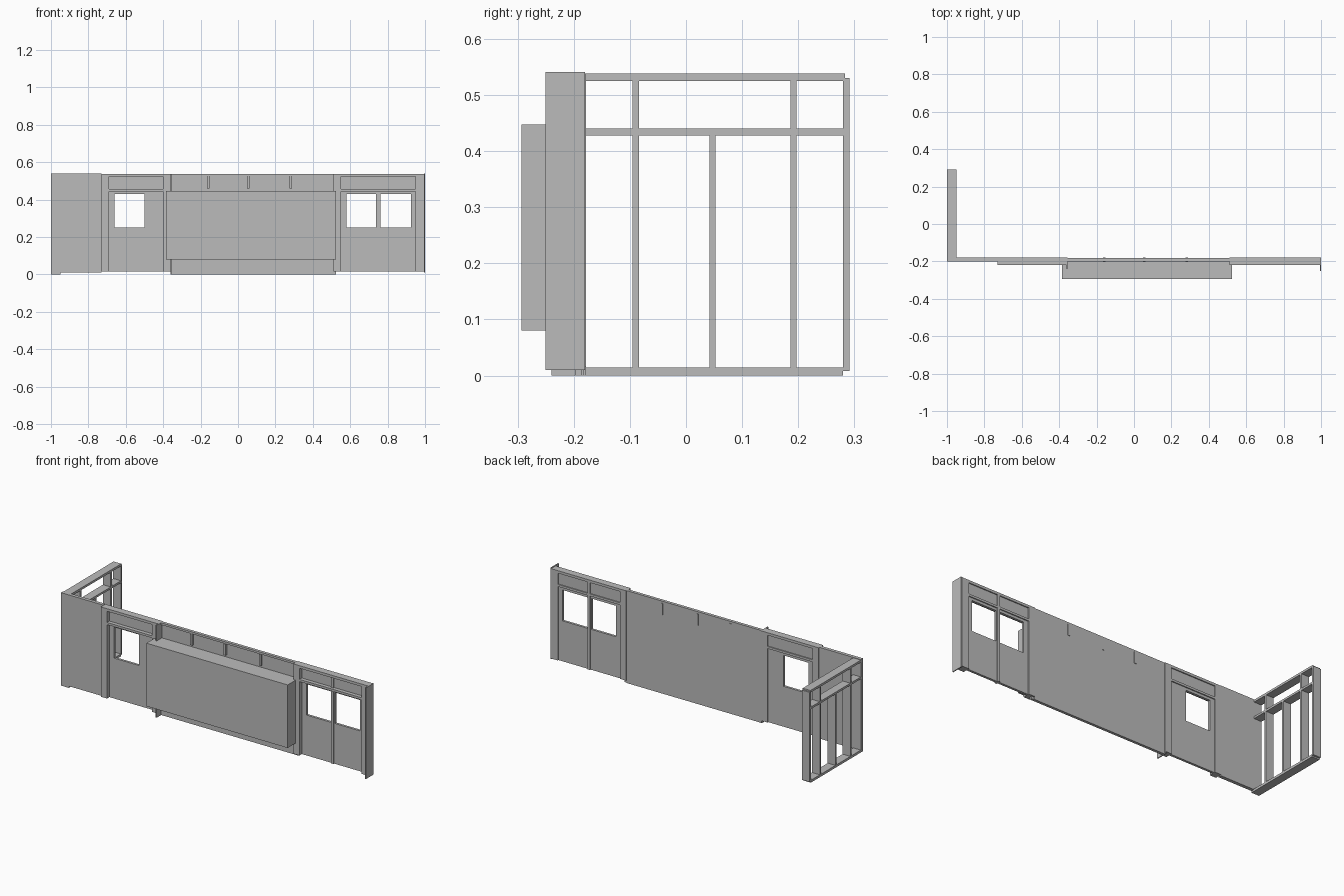
import bpy, bmesh

if "Cube" in bpy.data.objects:
    bpy.data.objects.remove(bpy.data.objects["Cube"], do_unlink=True)

GREY = (0.5, 0.5, 0.5, 1)
paint = bpy.data.materials.new("plain grey")
paint.use_nodes = True
paint.diffuse_color = GREY
paint.node_tree.nodes["Principled BSDF"].inputs["Base Color"].default_value = GREY


def finish(name, bm):
    bmesh.ops.recalc_face_normals(bm, faces=bm.faces)
    mesh = bpy.data.meshes.new(name)
    bm.to_mesh(mesh)
    bm.free()
    mesh.materials.append(paint)
    obj = bpy.data.objects.new(name, mesh)
    bpy.context.scene.collection.objects.link(obj)
    return obj


def box(name, x, y, z):
    """Block spanning three (low, high) ranges."""
    bm = bmesh.new()
    bmesh.ops.create_cube(bm, size=1)
    for v in bm.verts:
        for i, (lo, hi) in enumerate((x, y, z)):
            v.co[i] = hi if v.co[i] > 0 else lo
    return finish(name, bm)


def window_panel(name, x, z, wx, wz, y):
    """Upright board with one rectangular opening."""
    bm = bmesh.new()

    def loop(xr, zr, depth):
        corners = ((0, 0), (1, 0), (1, 1), (0, 1))
        return [bm.verts.new((xr[i], depth, zr[j])) for i, j in corners]

    rings = [loop(x, z, y[0]), loop(wx, wz, y[0]),
             loop(wx, wz, y[1]), loop(x, z, y[1])]
    for a, b in zip(rings, rings[1:] + rings[:1]):
        for i in range(4):
            j = (i + 1) % 4
            bm.faces.new((a[i], a[j], b[j], b[i]))
    return finish(name, bm)


BACK = -0.178
THICK = (-0.22, BACK)      # posts and rails
THIN = (-0.198, -0.184)    # infill boards
WINDOW_Z = (0.25, 0.43)
LOW, TOP = 0.015, 0.538

# Plain board at the right-hand corner
box("corner_board", (-1, -0.73), (-0.2, -0.18), (0.01, 0.541))

# Posts
for name, x in (("corner_post", (-0.73, -0.69)),
                ("inner_right_post", (-0.4, -0.36)),
                ("inner_left_post", (0.51, 0.55)),
                ("end_post", (0.95, 0.997))):
    box(name, x, THICK, (LOW, TOP))

# Window bays: header, sill rail, transom boards and window boards
for side, x in (("right", (-0.69, -0.4)), ("left", (0.55, 0.95))):
    box(side + "_header", x, THICK, (0.523, TOP))
    box(side + "_transom_rail", x, THICK, (0.445, 0.458))
box("window_mullion", (0.743, 0.758), (-0.205, BACK), (LOW, 0.523))

for name, x, wx in (("right", (-0.69, -0.4), (-0.66, -0.5)),
                    ("middle", (0.55, 0.743), (0.58, 0.738)),
                    ("left", (0.758, 0.95), (0.763, 0.925))):
    window_panel(name + "_window_board", x, (LOW, 0.445), wx, WINDOW_Z, THIN)
    box(name + "_transom_board", x, THIN, (0.458, 0.523))

# Central wall with top rail and short studs
box("central_wall", (-0.36, 0.51), (-0.192, -0.182), (0, 0.53))
box("central_top_rail", (-0.36, 0.51), (-0.2, -0.182), (0.526, TOP))
for i, x in enumerate((-0.16, 0.055, 0.283)):
    box(f"short_stud_{i + 1}", (x - 0.007, x + 0.007), (-0.203, -0.179), (0.46, 0.526))

# Projecting bay box and thin edge fins
box("bay_box", (-0.385, 0.525), (-0.293, -0.192), (0.08, 0.447))
box("bay_skirt", (-0.36, 0.525), (-0.198, -0.186), (0, 0.08))
box("bay_fin", (-0.362, -0.356), (-0.24, BACK), (0, TOP))
box("end_fin", (0.994, 1), (-0.25, -0.18), (0.01, 0.541))

# Open side frame
DEEP = (-1, -0.95)
for name, y, z in (("frame_sole_plate", (-0.2, 0.28), (0, 0.014)),
                   ("frame_middle_rail", (-0.18, 0.28), (0.428, 0.44)),
                   ("frame_top_plate", (-0.18, 0.283), (0.525, TOP)),
                   ("frame_end_stud", (0.28, 0.291), (0.008, 0.53)),
                   ("frame_front_stud", (-0.095, -0.084), (0.014, 0.525)),
                   ("frame_rear_stud", (0.186, 0.197), (0.014, 0.525)),
                   ("frame_centre_stud", (0.042, 0.053), (0.014, 0.428))):
    box(name, DEEP, y, z)
